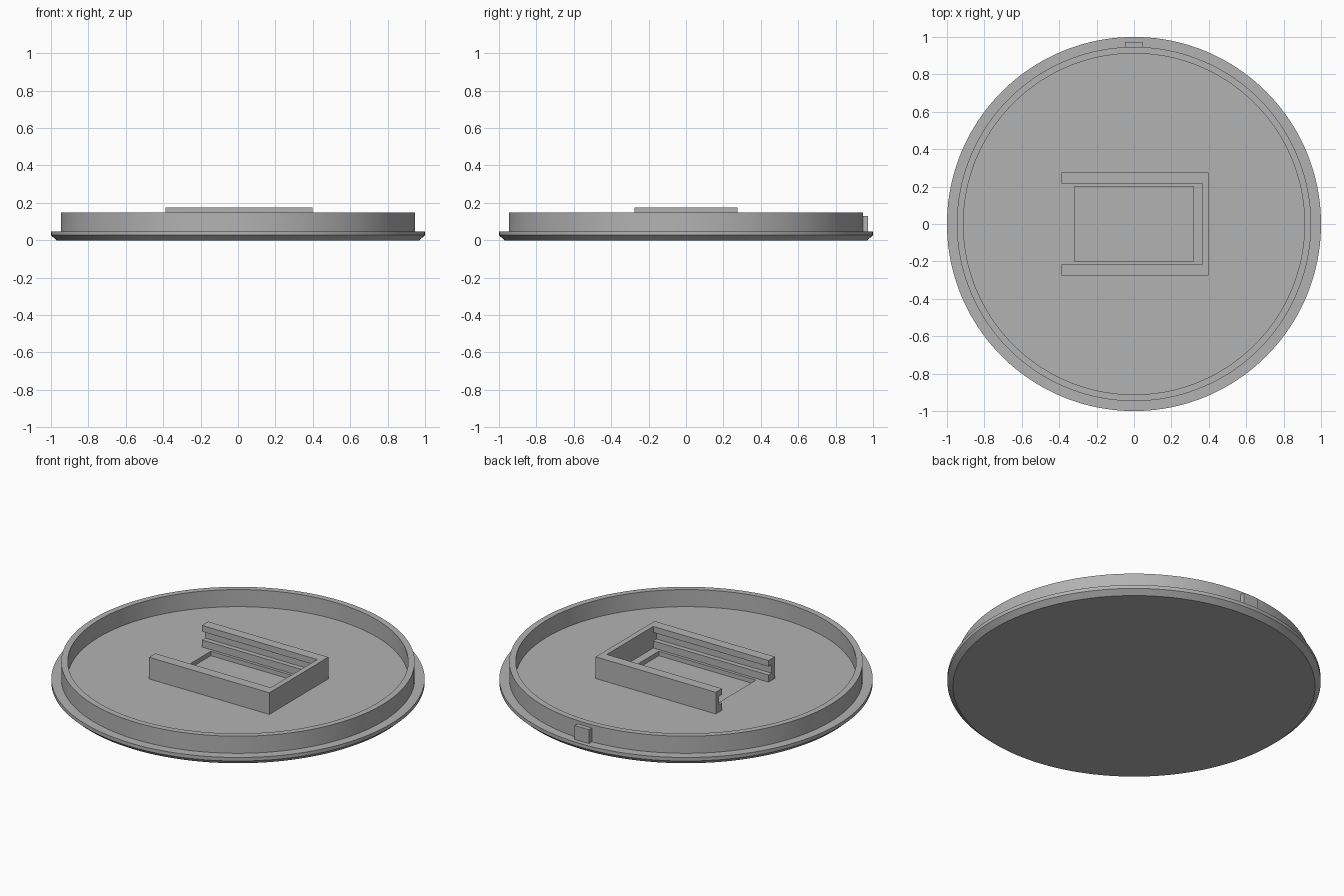
import bpy, bmesh, math

cube = bpy.data.objects.get("Cube")
if cube:
    bpy.data.objects.remove(cube, do_unlink=True)

# Single grey plastic
grey = bpy.data.materials.new("grey_plastic")
grey.use_nodes = True
COLOR = (0.45, 0.45, 0.45, 1)
grey.diffuse_color = COLOR
grey.node_tree.nodes["Principled BSDF"].inputs["Base Color"].default_value = COLOR

FLOOR = 0.048
SEGMENTS = 160


def make_object(name, bm):
    bmesh.ops.recalc_face_normals(bm, faces=bm.faces)
    mesh = bpy.data.meshes.new(name)
    bm.to_mesh(mesh)
    bm.free()
    mesh.materials.append(grey)
    obj = bpy.data.objects.new(name, mesh)
    bpy.context.collection.objects.link(obj)
    return obj


def box(name, x, y, z):
    """Box from (min, max) ranges on each axis."""
    bm = bmesh.new()
    bmesh.ops.create_cube(bm, size=1)
    for v in bm.verts:
        for i, (low, high) in enumerate((x, y, z)):
            v.co[i] = high if v.co[i] > 0 else low
    return make_object(name, bm)


def lathe(name, profile):
    """Revolve (radius, z) points about z and cap both ends."""
    bm = bmesh.new()
    rings = []
    for r, z in profile:
        angles = [2 * math.pi * i / SEGMENTS for i in range(SEGMENTS)]
        rings.append([bm.verts.new((r * math.cos(a), r * math.sin(a), z)) for a in angles])
    for a, b in zip(rings, rings[1:]):
        for i in range(SEGMENTS):
            j = (i + 1) % SEGMENTS
            bm.faces.new((a[i], a[j], b[j], b[i]))
    bm.faces.new(rings[0])
    bm.faces.new(rings[-1])
    return make_object(name, bm)


def activate(obj):
    bpy.ops.object.select_all(action="DESELECT")
    obj.select_set(True)
    bpy.context.view_layer.objects.active = obj


def cut(obj, cutter):
    """Subtract the cutter, then discard it."""
    cutter.hide_render = True
    mod = obj.modifiers.new("cut", "BOOLEAN")
    mod.operation = "DIFFERENCE"
    mod.solver = "EXACT"
    mod.object = cutter
    activate(obj)
    bpy.ops.object.modifier_apply(modifier=mod.name)
    bpy.data.objects.remove(cutter, do_unlink=True)


# Round lid: chamfered flange, raised wall and inner floor
lid = lathe("lid", [(0.97, 0), (1, 0.027), (1, FLOOR), (0.947, FLOOR),
                    (0.947, 0.149), (0.912, 0.149), (0.912, FLOOR)])
cut(lid, box("pocket_cutter", (-0.318, 0.318), (-0.2, 0.2), (0.022, 0.1)))
activate(lid)
bpy.ops.object.shade_smooth_by_angle(angle=math.radians(25))

# U-shaped holder, open at one end, with a slide groove in each arm
holder = box("slide_holder", (-0.388, 0.398), (-0.276, 0.276), (FLOOR, 0.176))
cut(holder, box("cavity_cutter", (-0.5, 0.366), (-0.217, 0.217), (0, 0.3)))
cut(holder, box("groove_cutter", (-0.5, 0.366), (-0.246, 0.246), (0.09, 0.14)))

# Locating key on the back of the wall
box("locating_key", (-0.047, 0.047), (0.93, 0.973), (FLOOR, 0.13))
